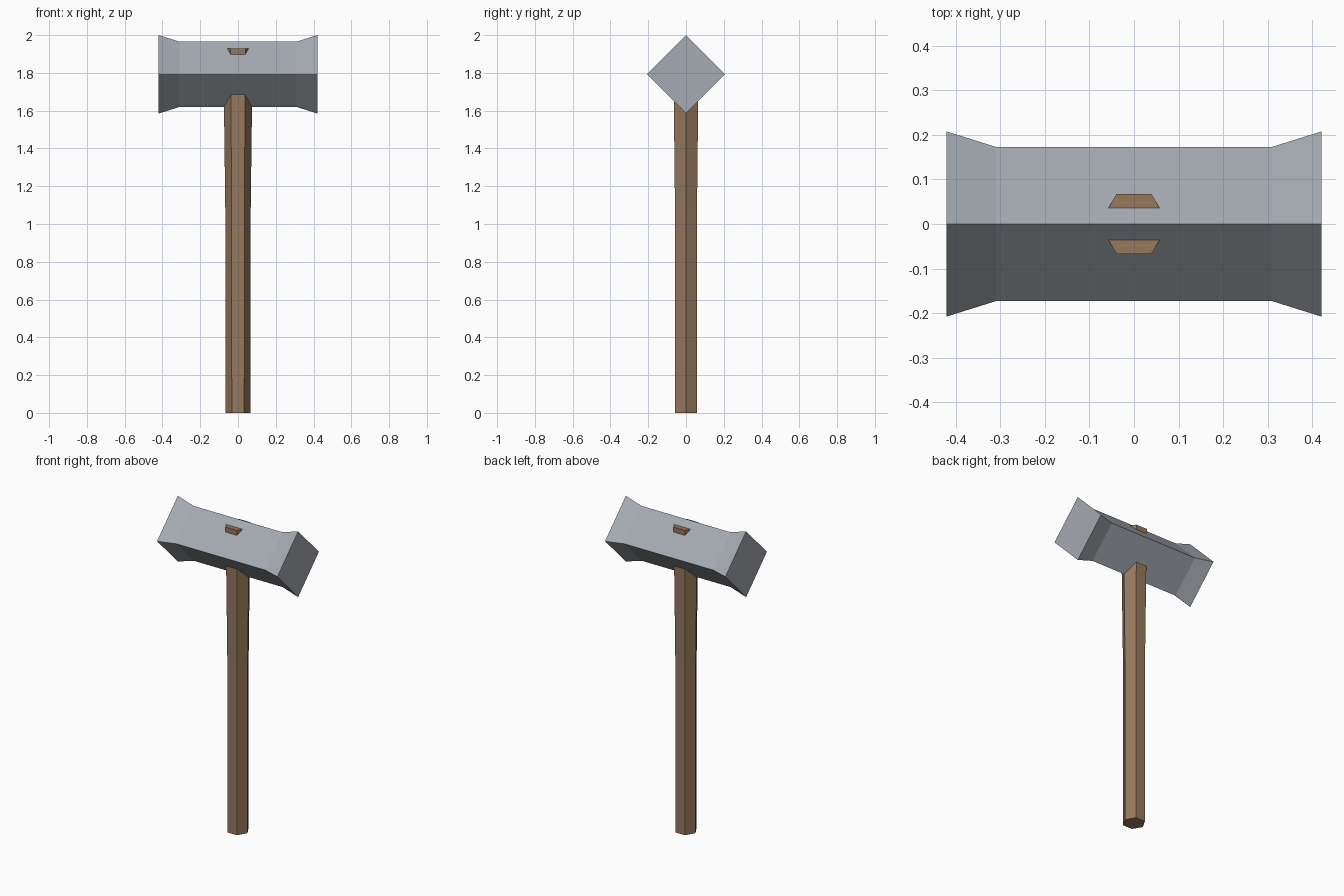
import bpy, bmesh, math
from mathutils import Vector

if "Cube" in bpy.data.objects:
    bpy.data.objects.remove(bpy.data.objects["Cube"])


def make_material(name, rgb):
    mat = bpy.data.materials.new(name)
    mat.diffuse_color = (*rgb, 1.0)
    mat.use_nodes = True
    mat.node_tree.nodes["Principled BSDF"].inputs["Base Color"].default_value = mat.diffuse_color
    return mat


def loft(name, sides, sections, place, mat):
    """Skin regular polygons; sections are (distance along axis, radius)."""
    bm = bmesh.new()
    rings = []
    for dist, radius in sections:
        angles = [2 * math.pi * i / sides for i in range(sides)]
        rings.append([bm.verts.new(place(radius * math.cos(a), radius * math.sin(a), dist))
                      for a in angles])
    for low, high in zip(rings, rings[1:]):
        for i in range(sides):
            j = (i + 1) % sides
            bm.faces.new((low[i], low[j], high[j], high[i]))
    bm.faces.new(rings[0][::-1])
    bm.faces.new(rings[-1])
    bmesh.ops.recalc_face_normals(bm, faces=bm.faces)
    mesh = bpy.data.meshes.new(name)
    bm.to_mesh(mesh)
    bm.free()
    mesh.materials.append(mat)
    obj = bpy.data.objects.new(name, mesh)
    bpy.context.collection.objects.link(obj)
    return obj


steel = make_material("steel grey", (0.376, 0.402, 0.445))
wood = make_material("brown wood", (0.305, 0.188, 0.107))

# Diamond-section head running along x, flared at both striking ends
HEAD_Z = 1.7925
loft("hammer_head", 4,
     [(-0.42, 0.2075), (-0.31, 0.173), (0.31, 0.173), (0.42, 0.2075)],
     lambda u, v, d: Vector((d, u, HEAD_Z + v)), steel)

# Six-sided handle, widening upward and poking through the head's top slopes
loft("handle", 6,
     [(0.0, 0.066), (1.05, 0.067), (1.93, 0.078)],
     lambda u, v, d: Vector((u, v, d)), wood)
